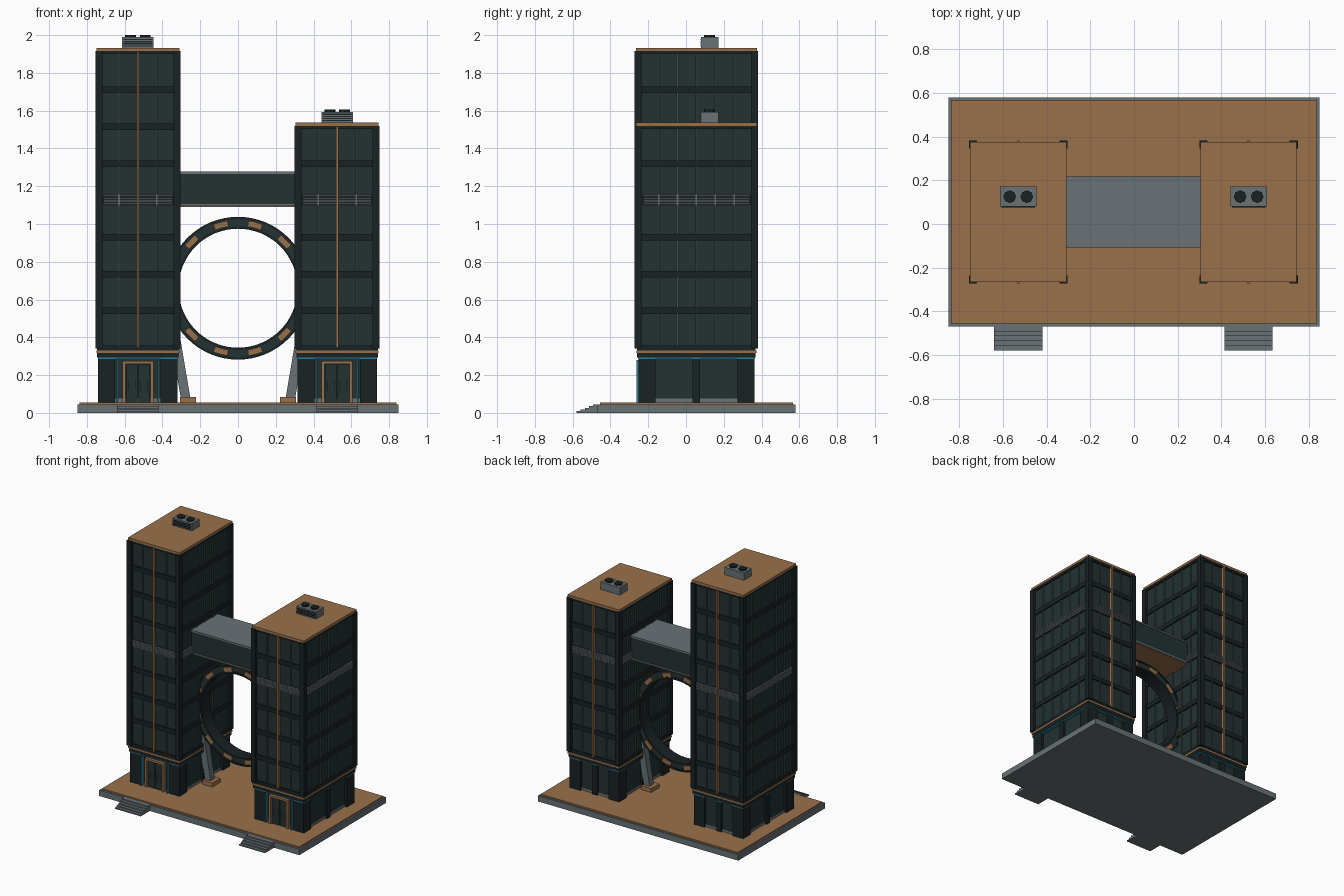
import bpy, math
from mathutils import Vector, Matrix

if "Cube" in bpy.data.objects:
    bpy.data.objects.remove(bpy.data.objects["Cube"])


def mat(name, r, g, b):
    m = bpy.data.materials.new(name)
    m.diffuse_color = (r, g, b, 1)
    m.use_nodes = True
    m.node_tree.nodes["Principled BSDF"].inputs["Base Color"].default_value = m.diffuse_color
    return m


COPPER = mat("copper", 0.32, 0.165, 0.07)
GREY = mat("stone_grey", 0.14, 0.17, 0.182)
GLASS = mat("dark_glass", 0.017, 0.031, 0.031)
FRAME = mat("dark_frame", 0.010, 0.016, 0.017)
FIN = mat("fin_grey", 0.075, 0.092, 0.095)
CYAN = mat("cyan_light", 0.026, 0.223, 0.31)

CY = 0.055          # shared depth centre of towers, ring and bridge
DECK = 0.055        # top of the plaza


def mesh(name, verts, faces, m):
    me = bpy.data.meshes.new(name)
    me.from_pydata(verts, [], faces)
    me.materials.append(m)
    ob = bpy.data.objects.new(name, me)
    bpy.context.collection.objects.link(ob)
    return ob


QUADS = [(0, 2, 3, 1), (4, 5, 7, 6), (0, 1, 5, 4), (2, 6, 7, 3), (0, 4, 6, 2), (1, 3, 7, 5)]


def boxes(name, m, items):
    """One object from many boxes given as (x0, x1, y0, y1, z0, z1)."""
    vs, fs = [], []
    for x0, x1, y0, y1, z0, z1 in items:
        n = len(vs)
        vs += [(x, y, z) for z in (z0, z1) for y in (y0, y1) for x in (x0, x1)]
        fs += [tuple(n + i for i in q) for q in QUADS]
    return mesh(name, vs, fs, m)


def centred(cx, cy, hx, hy, z0, z1):
    return (cx - hx, cx + hx, cy - hy, cy + hy, z0, z1)


def arc(name, m, r0, r1, hy, spans, steps, cz=0.66):
    """Upright ring pieces around the y axis, spans in degrees."""
    vs, fs = [], []
    for a0, a1 in spans:
        n = len(vs)
        for i in range(steps + 1):
            a = math.radians(a0 + (a1 - a0) * i / steps)
            for r, y in ((r0, -hy), (r1, -hy), (r1, hy), (r0, hy)):
                vs.append((r * math.sin(a), CY + y, cz + r * math.cos(a)))
        for i in range(steps):
            b = n + i * 4
            fs += [(b + j, b + 4 + j, b + 4 + (j + 1) % 4, b + (j + 1) % 4) for j in range(4)]
        fs += [(n, n + 1, n + 2, n + 3), tuple(n + steps * 4 + j for j in (3, 2, 1, 0))]
    ob = mesh(name, vs, fs, m)
    bpy.context.view_layer.objects.active = ob
    ob.select_set(True)
    bpy.ops.object.shade_smooth_by_angle(angle=math.radians(30))
    ob.select_set(False)
    return ob


# Plaza slab with copper paving
boxes("plaza_slab", GREY, [(-0.85, 0.85, -0.47, 0.58, 0, 0.045)])
boxes("plaza_paving", COPPER, [(-0.838, 0.838, -0.455, 0.567, 0.045, DECK)])


def tower(side, cx, top):
    def nm(part):
        return side + "_" + part

    # Entrance steps
    boxes(nm("steps"), GREY, [(cx - 0.11, cx + 0.11, -0.58 + 0.022 * i, -0.465,
                               0.009 * i, 0.009 * (i + 1)) for i in range(5)])

    # Podium: recessed core, corner piers and middle piers
    boxes(nm("podium_core"), GLASS, [centred(cx, CY, 0.19, 0.288, DECK, 0.29)])
    piers = []
    for s in (-1, 1):
        for t in (-1, 1):
            piers.append(centred(cx + s * 0.165, CY + t * 0.262, 0.045, 0.045, DECK, 0.29))
        piers.append(centred(cx + s * 0.195, CY, 0.013, 0.02, DECK, 0.29))
    piers.append(centred(cx, CY + 0.292, 0.02, 0.013, DECK, 0.29))
    boxes(nm("podium_piers"), FRAME, piers)
    boxes(nm("podium_plinth"), GREY, [centred(cx, CY, 0.194, 0.292, DECK, 0.075)])

    # Cornice between podium and shaft
    boxes(nm("podium_light"), CYAN, [centred(cx, CY, 0.212, 0.31, 0.285, 0.293)])
    boxes(nm("cornice"), FRAME, [centred(cx, CY, 0.216, 0.314, 0.293, 0.345)])
    boxes(nm("cornice_trim"), COPPER, [centred(cx, CY, 0.22, 0.318, 0.318, 0.331)])

    # Entrance: copper portal, double door, handles, light strips
    yf = CY - 0.315
    boxes(nm("portal"), COPPER, [
        (cx - 0.082, cx - 0.066, yf, yf + 0.04, DECK, 0.275),
        (cx + 0.066, cx + 0.082, yf, yf + 0.04, DECK, 0.275),
        (cx - 0.082, cx + 0.082, yf, yf + 0.04, 0.26, 0.275)])
    boxes(nm("doors"), GLASS, [(cx + a, cx + b, yf + 0.015, yf + 0.04, DECK, 0.255)
                               for a, b in ((-0.064, -0.002), (0.002, 0.064))])
    boxes(nm("door_handles"), GREY, [
        (cx + x - 0.0025, cx + x + 0.0025, yf + 0.007, yf + 0.015, 0.12, 0.175)
        for x in (-0.05, -0.014, 0.014, 0.05)])
    boxes(nm("entrance_lights"), CYAN, [
        (cx + s * 0.109 - 0.004, cx + s * 0.109 + 0.004, yf - 0.003, yf + 0.03, DECK, 0.28)
        for s in (-1, 1)])

    # Glass shaft, corner posts and roof
    boxes(nm("shaft"), GLASS, [centred(cx, CY, 0.205, 0.305, 0.345, top)])
    posts = []
    for s in (-1, 1):
        for t in (-1, 1):
            posts.append(centred(cx + s * 0.2065, CY + t * 0.3085, 0.0185, 0.0185, 0.34, top))
    boxes(nm("corner_posts"), FRAME, posts)
    boxes(nm("roof"), COPPER, [centred(cx, CY, 0.22, 0.32, top, top + 0.018)])

    # Floor bands; the fourth floor carries louvres instead
    levels = [0.54 + 0.195 * k for k in range(int((top - 0.4) / 0.195))]
    bands = [centred(cx, CY, 0.216, 0.316, z - 0.017, z + 0.017)
             for z in levels if abs(z - 1.125) > 0.01]
    bands += [centred(cx, CY, 0.216, 0.316, top - 0.016, top),
              centred(cx, CY, 0.216, 0.316, 0.345, 0.357),
              centred(cx, CY, 0.211, 0.311, 1.098, 1.155)]
    boxes(nm("floor_bands"), FRAME, bands)
    slats = []
    for i in range(4):
        z = 1.103 + 0.0142 * i
        slats += [centred(cx, CY, 0.182, 0.319, z, z + 0.009),
                  centred(cx, CY, 0.219, 0.28, z, z + 0.009)]
    boxes(nm("louvres"), GREY, slats)

    # Vertical fins on all faces, copper fin at front and back centre
    fins = [centred(cx + x, CY, 0.004, 0.313, 0.35, top - 0.01) for x in (-0.1, 0.1)]
    fins += [centred(cx, CY + 0.1 * j, 0.213, 0.004, 0.35, top - 0.01) for j in range(-2, 3)]
    boxes(nm("window_fins"), FIN, fins)
    boxes(nm("copper_fins"), COPPER, [centred(cx, CY, 0.006, 0.327, 0.345, top - 0.003)])

    # Rooftop cooling unit with louvred front and two fans
    z0 = top + 0.018
    boxes(nm("roof_unit"), GREY, [centred(cx, 0.125, 0.083, 0.046, z0, z0 + 0.056)])
    boxes(nm("roof_unit_grille"), FRAME, [
        (cx - 0.077, cx + 0.077, 0.076, 0.08, z0 + 0.007 + 0.011 * i, z0 + 0.013 + 0.011 * i)
        for i in range(4)])
    for s in (-1, 1):
        ring = [(cx + s * 0.039 + 0.029 * math.cos(math.pi * k / 4),
                 0.125 + 0.029 * math.sin(math.pi * k / 4)) for k in range(8)]
        vs = [(x, y, z) for z in (z0 + 0.055, z0 + 0.067) for x, y in ring]
        fs = [tuple(range(7, -1, -1)), tuple(range(8, 16))]
        fs += [(k, (k + 1) % 8, 8 + (k + 1) % 8, 8 + k) for k in range(8)]
        mesh(nm("roof_fan"), vs, fs, FRAME)


tower("left", -0.53, 1.915)
tower("right", 0.525, 1.52)

# Sky bridge
boxes("bridge_glazing", GLASS, [(-0.33, 0.33, CY - 0.158, CY + 0.158, 1.105, 1.265)])
boxes("bridge_roof", GREY, [(-0.33, 0.33, CY - 0.163, CY + 0.163, 1.265, 1.277)])
boxes("bridge_sill", GREY, [(-0.33, 0.33, CY - 0.163, CY + 0.163, 1.095, 1.107)])
boxes("bridge_soffit", COPPER, [(-0.33, 0.33, CY - 0.155, CY + 0.155, 1.089, 1.095)])

# Ring between the towers with edge rims and copper plates
full = [(0, 360)]
arc("ring_body", GLASS, 0.321, 0.372, 0.045, full, 64)
arc("ring_outer_rim", FRAME, 0.366, 0.378, 0.052, full, 64)
arc("ring_inner_rim", FRAME, 0.315, 0.327, 0.052, full, 64)
arc("ring_plates", COPPER, 0.33, 0.362, 0.054,
    [(15 + 30 * k - 6.2, 15 + 30 * k + 6.2) for k in range(12)], 4)

# Leaning struts on copper feet
for s, side in ((-1, "left"), (1, "right")):
    boxes(side + "_strut_foot", COPPER, [centred(s * 0.265, CY, 0.043, 0.05, DECK, 0.085)])
    lo, hi = Vector((s * 0.278, CY, 0.08)), Vector((s * 0.335, CY, 0.42))
    strut = boxes(side + "_strut", GREY, [centred(0, 0, 0.025, 0.025, 0, (hi - lo).length)])
    tilt = math.atan2(hi.x - lo.x, hi.z - lo.z)
    strut.matrix_world = Matrix.Translation(lo) @ Matrix.Rotation(tilt, 4, 'Y')
